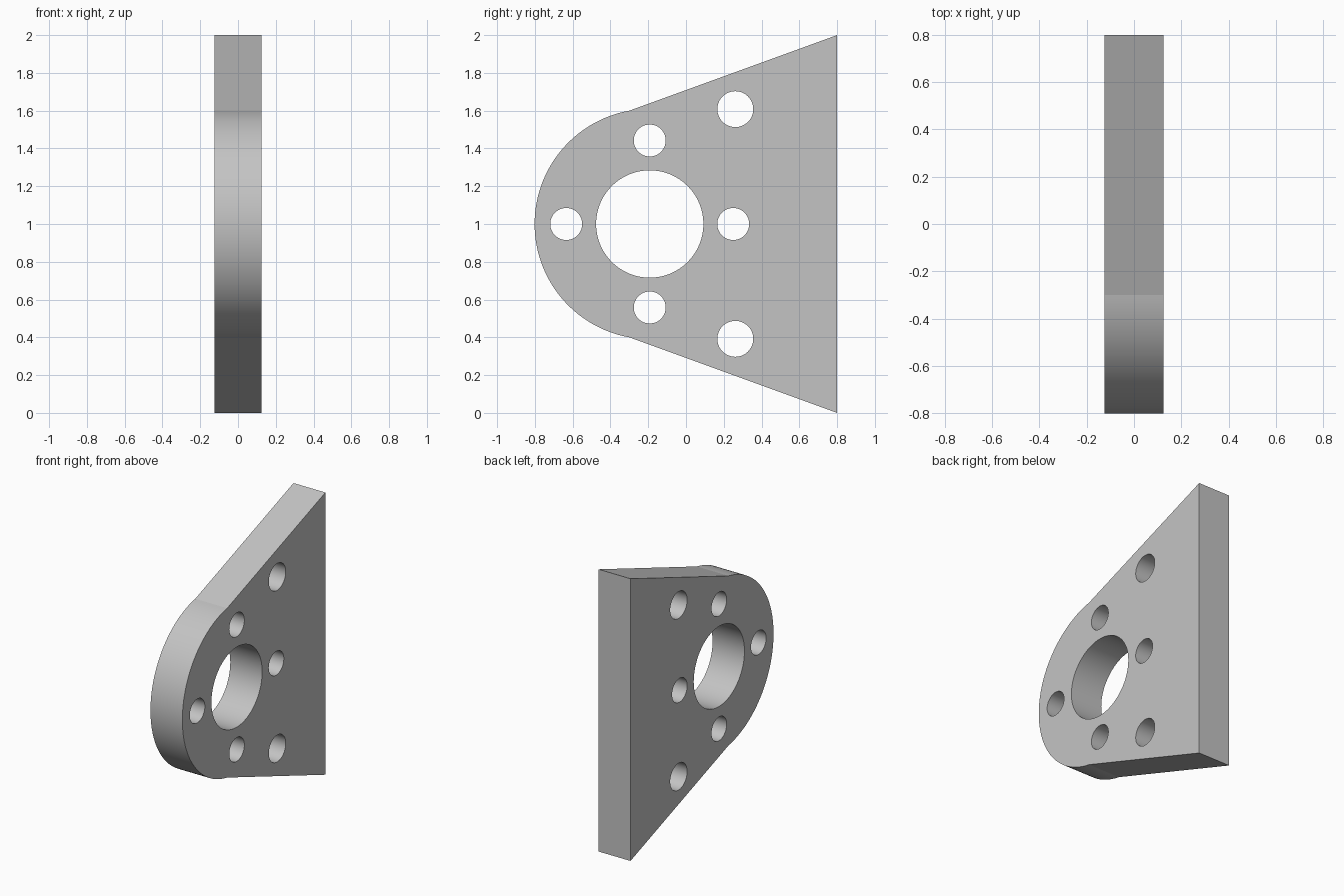
import bpy
import bmesh
from math import cos, sin, pi, radians, atan2, hypot

cube = bpy.data.objects.get("Cube")
if cube:
    bpy.data.objects.remove(cube, do_unlink=True)

HALF = 0.125           # half the plate thickness
CY, CZ = -0.192, 1.0   # centre of the rounded nose and main bore

grey = bpy.data.materials.new("plain grey")
grey.use_nodes = True
colour = (0.55, 0.55, 0.55, 1)
grey.diffuse_color = colour
grey.node_tree.nodes["Principled BSDF"].inputs["Base Color"].default_value = colour

bm = bmesh.new()


def add_loop(points):
    verts = [bm.verts.new((-HALF, y, z)) for y, z in points]
    for i, v in enumerate(verts):
        bm.edges.new((v, verts[(i + 1) % len(verts)]))


def arc(cy, cz, r, start, end, steps):
    return [(cy + r * cos(start + (end - start) * i / steps),
             cz + r * sin(start + (end - start) * i / steps))
            for i in range(steps + 1)]


def add_hole(cy, cz, r, steps=72):
    add_loop(arc(cy, cz, r, 0, 2 * pi, steps)[:-1])


# Outline: straight rear edge, sloping sides and rounded nose
dy, dz = -0.108, 0.6
start = atan2(dz, dy)
add_loop([(0.8, 0), (0.8, 2)]
         + arc(CY, CZ, hypot(dy, dz), start, 2 * pi - start, 80))

# Main bore with four bolt holes around it
add_hole(CY, CZ, 0.284, 96)
for k in range(4):
    a = k * pi / 2
    add_hole(CY + 0.442 * cos(a), CZ + 0.442 * sin(a), 0.0845)

# Two larger mounting holes
for side in (-1, 1):
    add_hole(0.261, CZ + side * 0.608, 0.095)

# Fill the profile and extrude it through the thickness
bmesh.ops.triangle_fill(bm, edges=bm.edges[:], use_beauty=True, normal=(-1, 0, 0))
result = bmesh.ops.extrude_face_region(bm, geom=bm.faces[:], use_keep_orig=True)
moved = [g for g in result["geom"] if isinstance(g, bmesh.types.BMVert)]
bmesh.ops.translate(bm, verts=moved, vec=(2 * HALF, 0, 0))
bmesh.ops.recalc_face_normals(bm, faces=bm.faces[:])

mesh = bpy.data.meshes.new("mounting_plate")
bm.to_mesh(mesh)
bm.free()
mesh.materials.append(grey)
plate = bpy.data.objects.new("mounting_plate", mesh)
bpy.context.collection.objects.link(plate)

# Smooth the curved walls, keep the rims and nose joints sharp
bpy.ops.object.select_all(action='DESELECT')
plate.select_set(True)
bpy.context.view_layer.objects.active = plate
bpy.ops.object.shade_smooth_by_angle(angle=radians(8))
